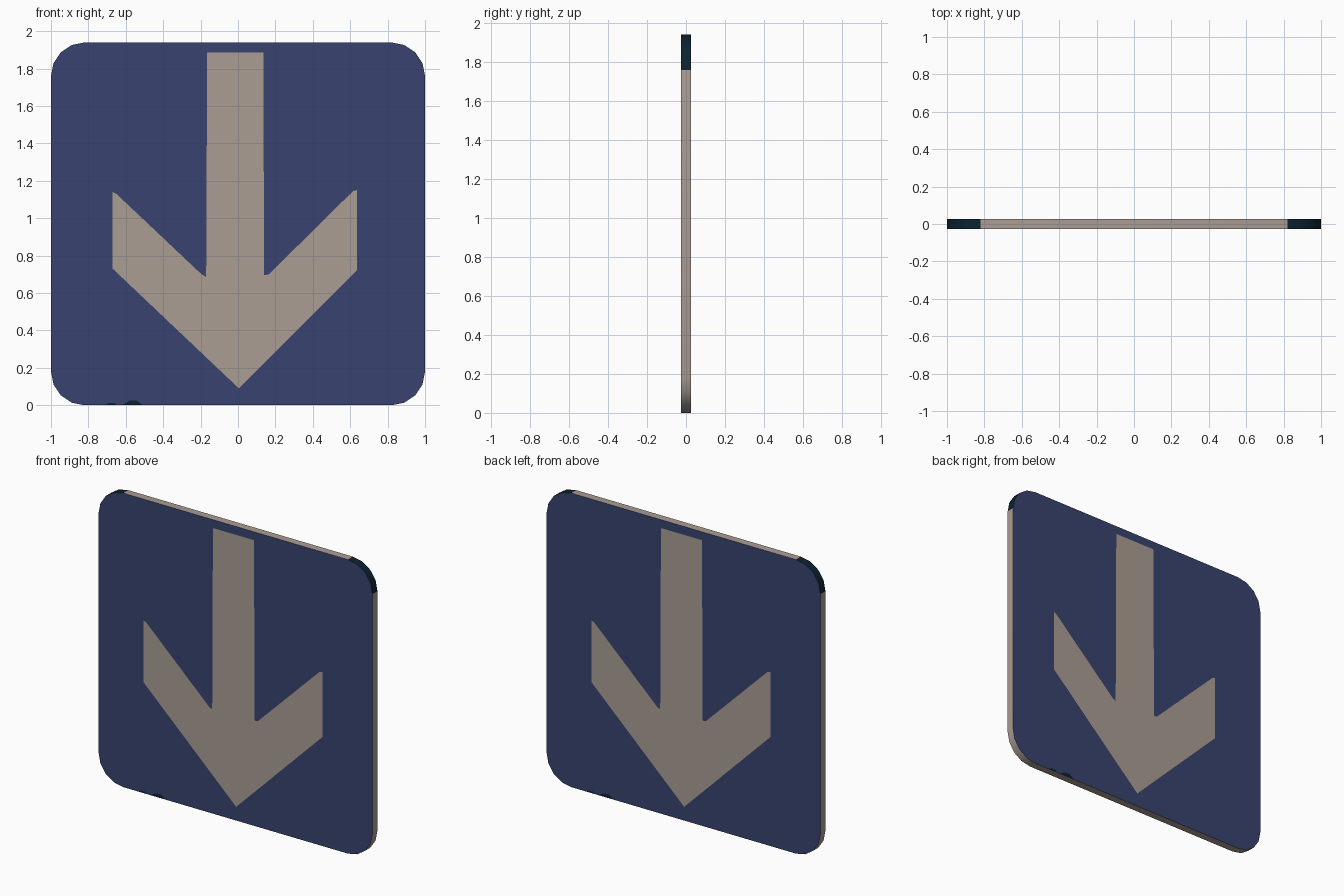
import bpy, bmesh, math

if "Cube" in bpy.data.objects:
    bpy.data.objects.remove(bpy.data.objects["Cube"])

W, H, R, D, SEG = 1.0, 1.94, 0.18, 0.026, 4


def material(name, rgb):
    m = bpy.data.materials.new(name)
    lin = [((c / 255 + 0.055) / 1.055) ** 2.4 for c in rgb]
    m.diffuse_color = (*lin, 1)
    m.use_nodes = True
    m.node_tree.nodes["Principled BSDF"].inputs["Base Color"].default_value = m.diffuse_color
    return m


blue = material("sign blue", (57, 68, 112))
grey = material("warm grey", (170, 157, 148))
dark = material("dark teal", (12, 34, 48))

# Rounded square outline, counter-clockwise seen from the front
outline = []
for cx, cz, start in ((W - R, R, -90), (W - R, H - R, 0), (R - W, H - R, 90), (R - W, R, 180)):
    for i in range(SEG + 1):
        a = math.radians(start + 90 * i / SEG)
        outline.append((cx + R * math.cos(a), cz + R * math.sin(a)))

# Down arrow
arrow = [(0.005, 0.09), (0.635, 0.72), (0.635, 1.15), (0.615, 1.145), (0.165, 0.70),
         (0.14, 0.695), (0.135, 1.885), (-0.165, 1.885), (-0.17, 0.685), (-0.195, 0.70),
         (-0.65, 1.13), (-0.67, 1.14), (-0.67, 0.73)]

# Worn spots on the bottom edge
spots = [[(-0.71, 0.001), (-0.65, 0.001), (-0.66, 0.013), (-0.69, 0.013)],
         [(-0.62, 0.001), (-0.51, 0.001), (-0.54, 0.024), (-0.58, 0.024)]]


def make(name, bm, mats, smooth=False):
    me = bpy.data.meshes.new(name)
    bm.to_mesh(me)
    bm.free()
    for m in mats:
        me.materials.append(m)
    ob = bpy.data.objects.new(name, me)
    bpy.context.collection.objects.link(ob)
    if smooth:
        bpy.context.view_layer.objects.active = ob
        ob.select_set(True)
        bpy.ops.object.shade_smooth_by_angle(angle=math.radians(35))
        ob.select_set(False)
    return ob


# Board: both sides are the same face turned half round about z
bm = bmesh.new()
rings = []
for s in (1, -1):
    def loop(pts):
        vs = [bm.verts.new((s * x, -s * D, z)) for x, z in pts]
        return vs, [bm.edges.new((vs[i], vs[(i + 1) % len(vs)])) for i in range(len(vs))]
    ring, outer = loop(outline)
    arrow_verts, inner = loop(arrow)
    res = bmesh.ops.triangle_fill(bm, edges=outer + inner, use_beauty=True)
    for f in [g for g in res["geom"] if isinstance(g, bmesh.types.BMFace)]:
        f.normal_update()
        if f.normal.y * s > 0:
            f.normal_flip()
    bm.faces.new(arrow_verts).material_index = 1
    rings.append(ring)

# Rim: dark on the two upper corners, grey elsewhere
n = len(outline)
back = {(round(v.co.x, 4), round(v.co.z, 4)): v for v in rings[1]}
for i in range(n):
    a, b = rings[0][i], rings[0][(i + 1) % n]
    c, d = (back[(round(v.co.x, 4), round(v.co.z, 4))] for v in (b, a))
    f = bm.faces.new((b, a, d, c))
    mid = f.calc_center_median()
    corner = abs(mid.x) > W - R and mid.z > H - R
    f.material_index = 2 if corner else 1
make("sign_board", bm, [blue, grey, dark], True)

# Dark spots as thin plates on both sides
bm = bmesh.new()
for s in (1, -1):
    for pts in spots:
        bm.faces.new([bm.verts.new((s * x, -s * (D + 0.001), z)) for x, z in pts])
make("edge_spots", bm, [dark])
